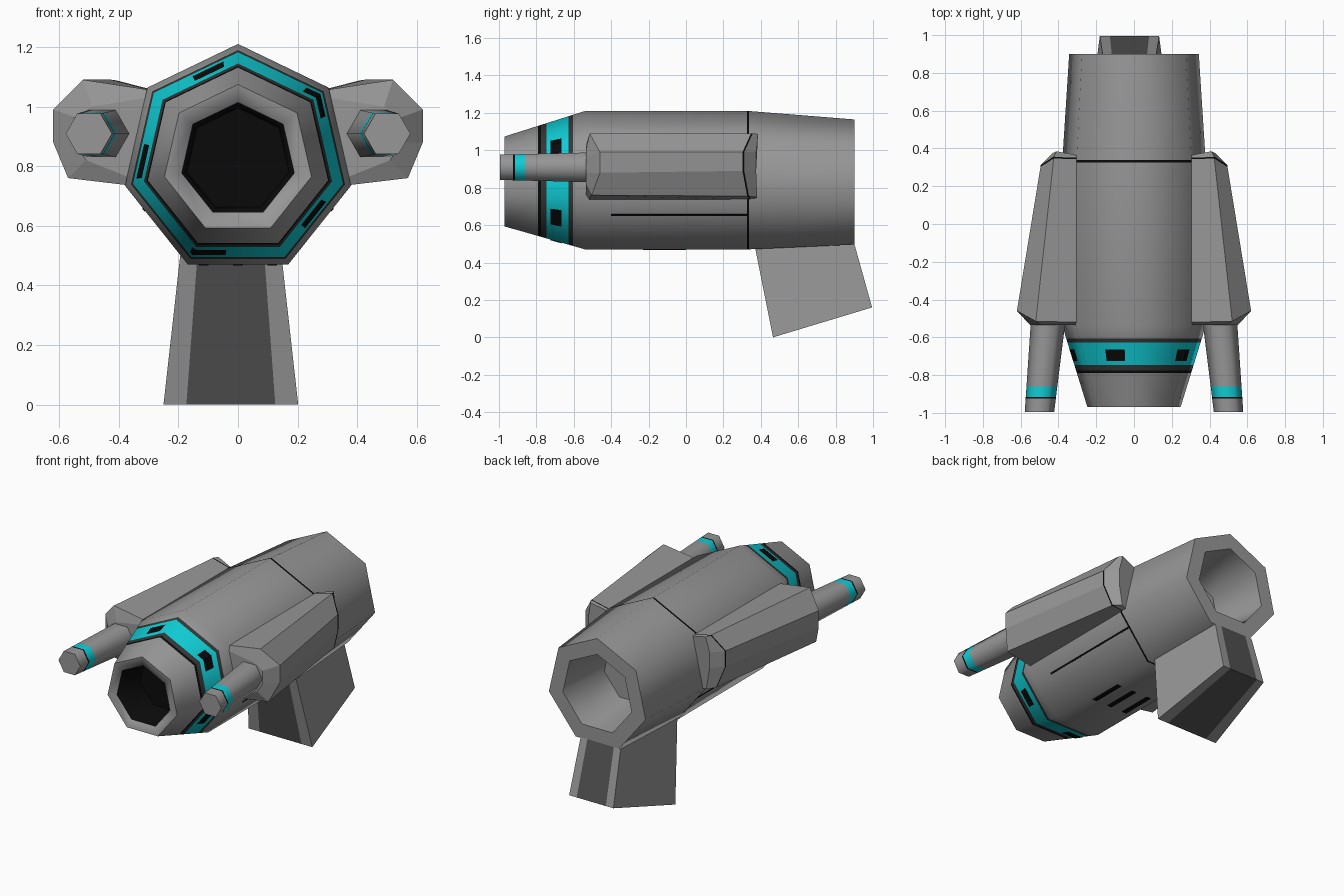
import bpy, bmesh, math

if "Cube" in bpy.data.objects:
    bpy.data.objects.remove(bpy.data.objects["Cube"])

def mat(name, r, g, b):
    m = bpy.data.materials.new(name)
    m.diffuse_color = (r, g, b, 1)
    m.use_nodes = True
    m.node_tree.nodes["Principled BSDF"].inputs["Base Color"].default_value = m.diffuse_color
    return m

GREY, CYAN, DARK, BLACK, GRIP = range(5)
MATS = [mat("body grey", .31, .31, .31), mat("cyan", .005, .62, .68),
        mat("dark trim", .035, .04, .04), mat("black", .003, .003, .003),
        mat("grip dark", .085, .085, .085)]

def finish(name, bm, smooth=None, recalc=True):
    if recalc:
        bmesh.ops.recalc_face_normals(bm, faces=bm.faces)
    me = bpy.data.meshes.new(name)
    bm.to_mesh(me)
    bm.free()
    for m in MATS:
        me.materials.append(m)
    ob = bpy.data.objects.new(name, me)
    bpy.context.collection.objects.link(ob)
    if smooth:
        bpy.ops.object.select_all(action='DESELECT')
        ob.select_set(True)
        bpy.context.view_layer.objects.active = ob
        bpy.ops.object.shade_smooth_by_angle(angle=math.radians(smooth))
    return ob

def loft(name, rings, mats, caps=(GREY, GREY), smooth=None):
    """Closed solid through rings of equal point count; one material per segment."""
    bm = bmesh.new()
    vs = [[bm.verts.new(p) for p in ring] for ring in rings]
    n = len(rings[0])
    for a, b, m in zip(vs, vs[1:], mats):
        for i in range(n):
            j = (i + 1) % n
            bm.faces.new((a[i], a[j], b[j], b[i])).material_index = m
    bm.faces.new(vs[0]).material_index = caps[0]
    bm.faces.new(vs[-1]).material_index = caps[1]
    return finish(name, bm, smooth)

STEP = 2 * math.pi / 7

def hept(y, r, cz):
    return [(r * math.sin(i * STEP), y, cz + r * math.cos(i * STEP)) for i in range(7)]

# Main seven-sided barrel: rear hole, hull, seam, coloured ring, muzzle hole
def front_r(y):
    return .389 + (.253 - .389) * (-.54 - y) / .43

stations = [(.55, .20, .813, GREY), (.90, .25, .813, GREY), (.90, .352, .813, GREY),
            (.338, .389, .821, BLACK), (.325, .389, .821, GREY), (-.54, .389, .821, GREY)]
for y, m in [(-.605, DARK), (-.628, CYAN), (-.747, DARK), (-.775, BLACK), (-.79, GREY), (-.97, GREY)]:
    stations.append((y, front_r(y), .821, m))
stations += [(-.96, .194, .82, BLACK), (-.75, .175, .82, BLACK)]
loft("main_body", [hept(*s[:3]) for s in stations], [s[3] for s in stations[:-1]],
     caps=(GREY, BLACK), smooth=75)

# Five black slots lying on the coloured ring, wrapping its corners
def on_hull(a, y, lift=.004):
    half = STEP / 2
    d = (a % STEP) - half
    r = front_r(y) * math.cos(half) / math.cos(d) + lift
    return (r * math.sin(a), y, .821 + r * math.cos(a))

bm = bmesh.new()
for k in range(5):
    mid = math.radians(35.5 + 72 * k + 18)
    a0, a1 = mid - .175, mid + .175
    angles = sorted([a0, a1] + [i * STEP for i in range(8) if a0 < i * STEP < a1])
    rows = [[bm.verts.new(on_hull(a, y)) for a in angles] for y in (-.725, -.665)]
    for i in range(len(angles) - 1):
        f = bm.faces.new((rows[0][i], rows[0][i + 1], rows[1][i + 1], rows[1][i]))
        f.material_index = BLACK
        f.normal_update()
        c = f.calc_center_median()
        if f.normal.x * c.x + f.normal.z * (c.z - .821) < 0:
            f.normal_flip()
finish("ring_slots", bm, recalc=False)

# Thin dark plates: three belly vents and one groove along each lower side
def plate(name, x0, z0, x1, z1, ya, yb, nx, nz):
    t = .003
    quad = lambda y: [(x0 + nx * t, y, z0 + nz * t), (x1 + nx * t, y, z1 + nz * t),
                      (x1 - nx * t, y, z1 - nz * t), (x0 - nx * t, y, z0 - nz * t)]
    loft(name, [quad(ya), quad(yb)], [BLACK], caps=(BLACK, BLACK))

for i in (-1, 0, 1):
    x = i * .115
    plate("belly_vent", x - .016, .4705, x + .016, .4705, -.23, 0, 0, -1)
for s in (-1, 1):
    plate("side_groove", s * .319, .659, s * .312, .650, -.4, .33, s * .78, -.62)

# Side pods and their slim six-sided barrels
front = [(.29, 1.055), (.52, 1.09), (.62, .99), (.62, .88), (.57, .76), (.36, .735)]
fy = [-.52, -.515, -.46, -.46, -.505, -.52]
nose = [(.30, 1.03), (.49, 1.0), (.55, .965), (.55, .88), (.51, .82), (.36, .76)]
rear = [(.28, 1.055), (.425, 1.09), (.495, .99), (.495, .89), (.45, .755), (.35, .735)]
ry = [.35, .355, .31, .31, .335, .35]
tail = [(.28, 1.05), (.41, 1.088), (.43, .99), (.43, .89), (.41, .75), (.35, .738)]

def hexa(s, y):
    t = (-.50 - y) / .49
    cx, r = .453 + .047 * t, .092 - .014 * t
    return [(s * (cx + r * math.cos(i * math.pi / 3)), y, .909 + r * math.sin(i * math.pi / 3))
            for i in range(6)]

for s, side in ((-1, "left"), (1, "right")):
    ring = lambda pts, ys: [(s * x, y, z) for (x, z), y in zip(pts, ys)]
    loft(side + "_pod",
         [ring(nose, [-.535] * 6), ring(front, fy), ring(rear, [y - .008 for y in ry]),
          ring(rear, ry), ring(tail, [.36, .385, .375, .375, .38, .36])],
         [GREY, GREY, BLACK, GREY])
    loft(side + "_barrel", [hexa(s, y) for y in (-.45, -.86, -.915, -.925, -.995)],
         [GREY, CYAN, BLACK, GREY], smooth=65)

# Grip: tapered block in three strips, the middle one dark
def grip(t):
    return [(-.024 + w * t, y, z) for w, y, z in
            ((.226, .465, 0), (.157, .995, .16), (.142, .9, .5), (.17, .365, .5))]

loft("grip", [grip(t) for t in (-1, -.66, .66, 1)], [GREY, GRIP, GREY])
